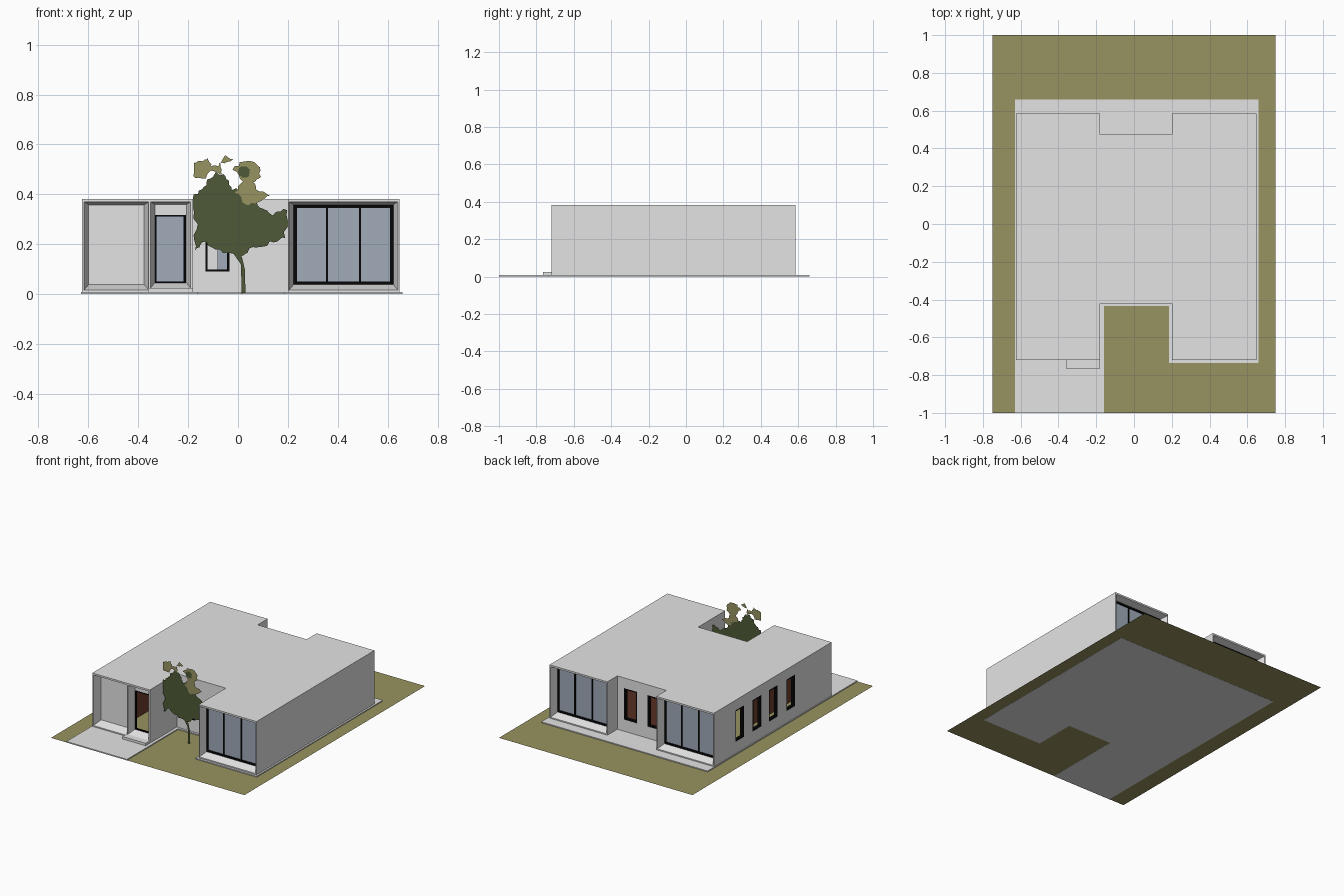
import bpy, bmesh, math, random
from mathutils import Vector

if "Cube" in bpy.data.objects:
    bpy.data.objects.remove(bpy.data.objects["Cube"])

random.seed(4)


def mat(name, r, g, b):
    m = bpy.data.materials.new(name)
    m.diffuse_color = (r, g, b, 1)
    m.use_nodes = True
    m.node_tree.nodes["Principled BSDF"].inputs["Base Color"].default_value = m.diffuse_color
    return m


PLASTER = mat("light_grey_plaster", 0.775, 0.775, 0.775)
GRASS = mat("olive_grass", 0.312, 0.294, 0.119)
LEAF = mat("dark_green_leaf", 0.078, 0.10, 0.038)
GLASS = mat("blue_grey_glass", 0.35, 0.405, 0.485)
BLACK = mat("black_frame", 0.002, 0.002, 0.002)
BROWN = mat("brown_interior", 0.15, 0.045, 0.025)


def finish(bm, name, mats):
    bmesh.ops.recalc_face_normals(bm, faces=bm.faces[:])
    me = bpy.data.meshes.new(name)
    bm.to_mesh(me)
    bm.free()
    for m in mats:
        me.materials.append(m)
    ob = bpy.data.objects.new(name, me)
    bpy.context.collection.objects.link(ob)
    return ob


def loft(bm, rings):
    """Closed solid through a list of equal-length point rings."""
    vs = [[bm.verts.new(p) for p in r] for r in rings]
    n = len(rings[0])
    for a, b in zip(vs, vs[1:]):
        for i in range(n):
            j = (i + 1) % n
            bm.faces.new((a[i], a[j], b[j], b[i]))
    bm.faces.new(vs[0][::-1])
    bm.faces.new(vs[-1])


def prism(name, pts, z0, z1, mats):
    bm = bmesh.new()
    loft(bm, [[(x, y, z) for x, y in pts] for z in (z0, z1)])
    return finish(bm, name, mats)


def boxes(name, items, m):
    bm = bmesh.new()
    for x0, x1, y0, y1, z0, z1 in items:
        loft(bm, [[(x0, y0, z), (x1, y0, z), (x1, y1, z), (x0, y1, z)] for z in (z0, z1)])
    return finish(bm, name, [m])


def cut(target, cutter):
    md = target.modifiers.new("cut", 'BOOLEAN')
    md.operation = 'DIFFERENCE'
    md.solver = 'EXACT'
    md.object = cutter
    bpy.context.view_layer.objects.active = target
    bpy.ops.object.modifier_apply(modifier=md.name)
    bpy.data.objects.remove(cutter)


def notched(x0, x1, y0, y1, nx0, nx1, f, b):
    """H-shaped plan with a front and a back notch."""
    return [(x0, y0), (nx0, y0), (nx0, f), (nx1, f), (nx1, y0), (x1, y0),
            (x1, y1), (nx1, y1), (nx1, b), (nx0, b), (nx0, y1), (x0, y1)]


# lawn sheet, with the paving slab set through it
bm = bmesh.new()
bm.faces.new([bm.verts.new((x, y, 0.001)) for x, y in ((-.75, -1), (.75, -1), (.75, 1), (-.75, 1))])
finish(bm, "lawn", [GRASS])
prism("paving", [(-0.63, -1), (-0.16, -1), (-0.16, -0.435), (0.185, -0.435), (0.185, -0.735),
                 (0.66, -0.735), (0.66, 0.66), (-0.63, 0.66)], 0, 0.008, [PLASTER])
boxes("entry_step", [(-0.36, -0.18, -0.765, -0.715, 0.004, 0.025)], PLASTER)

# hollow house shell: brown inner walls, olive floor
shell_mats = [PLASTER, BROWN, GRASS]
house = prism("house_shell", notched(-0.625, 0.648, -0.72, 0.585, -0.18, 0.2, -0.42, 0.475),
              0.004, 0.382, shell_mats)
room = prism("room_cutter", notched(-0.6, 0.62, -0.65, 0.515, -0.205, 0.225, -0.395, 0.45),
             0.013, 0.365, shell_mats)
for p in room.data.polygons:
    c = p.center.z
    p.material_index = 2 if c < 0.02 else (0 if c > 0.36 else 1)
cut(house, room)


# splayed recesses at the wing ends
def splay(face, d, x0, x1, z0, z1, through):
    ix, iz0, iz1 = 0.018, 0.022, 0.012
    inner = (x0 + ix, x1 - ix, z0 + iz0, z1 - iz1)
    steps = [(-0.02, (x0, x1, z0, z1)), (0, (x0, x1, z0, z1)), (0.06, inner)]
    if through:
        steps.append((0.09, inner))
    bm = bmesh.new()
    loft(bm, [[(a, face + d * t, c), (b, face + d * t, c), (b, face + d * t, e), (a, face + d * t, e)]
              for t, (a, b, c, e) in steps])
    cut(house, finish(bm, "recess_cutter", shell_mats))
    return inner


def frame_bars(axis, p0, p1, a0, a1, z0, z1, w, panes=1):
    """Box list for a window frame lying along x or y."""
    spans = [(a0, a1, z0, z0 + w), (a0, a1, z1 - w, z1), (a0, a0 + w, z0, z1), (a1 - w, a1, z0, z1)]
    for i in range(1, panes):
        c = a0 + (a1 - a0) * i / panes
        spans.append((c - 0.004, c + 0.004, z0, z1))
    if axis == 'x':
        return [(a, b, p0, p1, c, d) for a, b, c, d in spans]
    return [(p0, p1, a, b, c, d) for a, b, c, d in spans]


# big three-pane windows: front right wing and both back wings
for name, face, d, x0, x1 in (("front_right", -0.72, 1, 0.205, 0.641),
                              ("back_right", 0.585, -1, 0.205, 0.641),
                              ("back_left", 0.585, -1, -0.618, -0.187)):
    a, b, c, e = splay(face, d, x0, x1, 0.016, 0.37, True)
    ya, yb = sorted((face + d * 0.052, face + d * 0.069))
    boxes(name + "_window_frame", frame_bars('x', ya, yb, a, b, c, e, 0.013, 3), BLACK)
    ga, gb = sorted((face + d * 0.058, face + d * 0.064))
    boxes(name + "_window_glass", [(a + .002, b - .002, ga, gb, c + .002, e - .002)], GLASS)

# garage recess with flat door, and entrance recess
splay(-0.72, 1, -0.617, -0.358, 0.016, 0.37, False)
a, b, c, e = splay(-0.72, 1, -0.35, -0.19, 0.025, 0.37, True)
boxes("entry_transom", [(a - .002, b + .002, -0.664, -0.652, 0.315, e + .002)], PLASTER)
boxes("entry_door_frame", frame_bars('x', -0.666, -0.651, a, b, c - .003, 0.317, 0.006), BLACK)


# narrow windows: (axis, wall start, wall end, from, to)
slots = [('y', -0.625, -0.6, c - 0.048, c + 0.048) for c in (0.298, 0.106, -0.075, -0.267)]
slots += [('x', 0.45, 0.475, c - 0.05, c + 0.05) for c in (-0.085, 0.097)]
slots += [('x', -0.42, -0.395, -0.131, -0.035)]
bars = []
for axis, p0, p1, a0, a1 in slots:
    z0, z1 = 0.09, 0.31
    q = (p0 - .02, p1 + .02)
    hole = (a0, a1, *q, z0, z1) if axis == 'x' else (*q, a0, a1, z0, z1)
    cut(house, boxes("slot_cutter", [hole], PLASTER))
    bars += frame_bars(axis, p0 + .001, p1 - .001, a0, a1, z0, z1, 0.009)
boxes("narrow_window_frames", bars, BLACK)
boxes("courtyard_window_pane", [(-0.083, -0.04, -0.412, -0.406, 0.095, 0.305)], GLASS)

# inner partitions: one behind the back windows, one beside the hall
boxes("partition_wall", [(-0.2, 0.22, 0.345, 0.355, 0.012, 0.366)], PLASTER)
boxes("partition_panel", [(-0.2, 0.22, 0.355, 0.36, 0.012, 0.366)], BROWN)
boxes("hall_partition", [(-0.47, -0.46, -0.6, -0.05, 0.012, 0.366)], BROWN)


# flat cut-out tree with ragged outlines
def cutout(name, pts, m, y, jag=0.008, n=5):
    bm = bmesh.new()
    vs = []
    for p, q in zip(pts, pts[1:] + pts[:1]):
        p, q = Vector(p), Vector(q)
        nrm = Vector((q.y - p.y, p.x - q.x)).normalized()
        for i in range(n):
            v = p.lerp(q, i / n) + nrm * random.uniform(-jag, jag)
            vs.append(bm.verts.new((v.x, y, v.y)))
    bm.faces.new(vs)
    return finish(bm, name, [m])


cutout("tree_crown", [(-0.17, 0.17), (-0.13, 0.21), (-0.06, 0.165), (0, 0.15), (0.06, 0.185),
                      (0.13, 0.205), (0.19, 0.225), (0.195, 0.34), (0.14, 0.315), (0.08, 0.36),
                      (0.04, 0.40), (-0.02, 0.42), (-0.05, 0.475), (-0.10, 0.485),
                      (-0.13, 0.44), (-0.175, 0.40), (-0.17, 0.28)], LEAF, -0.575, 0.009)
cutout("tree_trunk", [(0.015, 0.004), (0.03, 0.004), (0.028, 0.10), (0.01, 0.17),
                      (-0.03, 0.18), (0.01, 0.12)], LEAF, -0.573, 0.001, 2)
cutout("pale_left_twigs", [(-0.18, 0.47), (-0.14, 0.46), (-0.11, 0.49), (-0.06, 0.48), (-0.07, 0.52),
                           (-0.11, 0.51), (-0.12, 0.55), (-0.15, 0.53), (-0.18, 0.53)],
       GRASS, -0.577, 0.006, 4)
cutout("pale_right_twigs", [(-0.01, 0.41), (0.03, 0.36), (0.08, 0.37), (0.13, 0.40), (0.08, 0.41),
                            (0.06, 0.45), (0.09, 0.47), (0.08, 0.52), (0.02, 0.535), (-0.02, 0.50),
                            (0.02, 0.45)], GRASS, -0.578, 0.006, 4)
cutout("dark_leaf_spot", [(0.025 + 0.024 * math.cos(t), 0.49 + 0.024 * math.sin(t))
                          for t in (k * math.pi / 4 for k in range(8))], LEAF, -0.58, 0.003, 2)
cutout("pale_top_twig", [(-0.08, 0.52), (-0.055, 0.525), (-0.02, 0.54), (-0.05, 0.555)],
       GRASS, -0.576, 0.004, 3)
